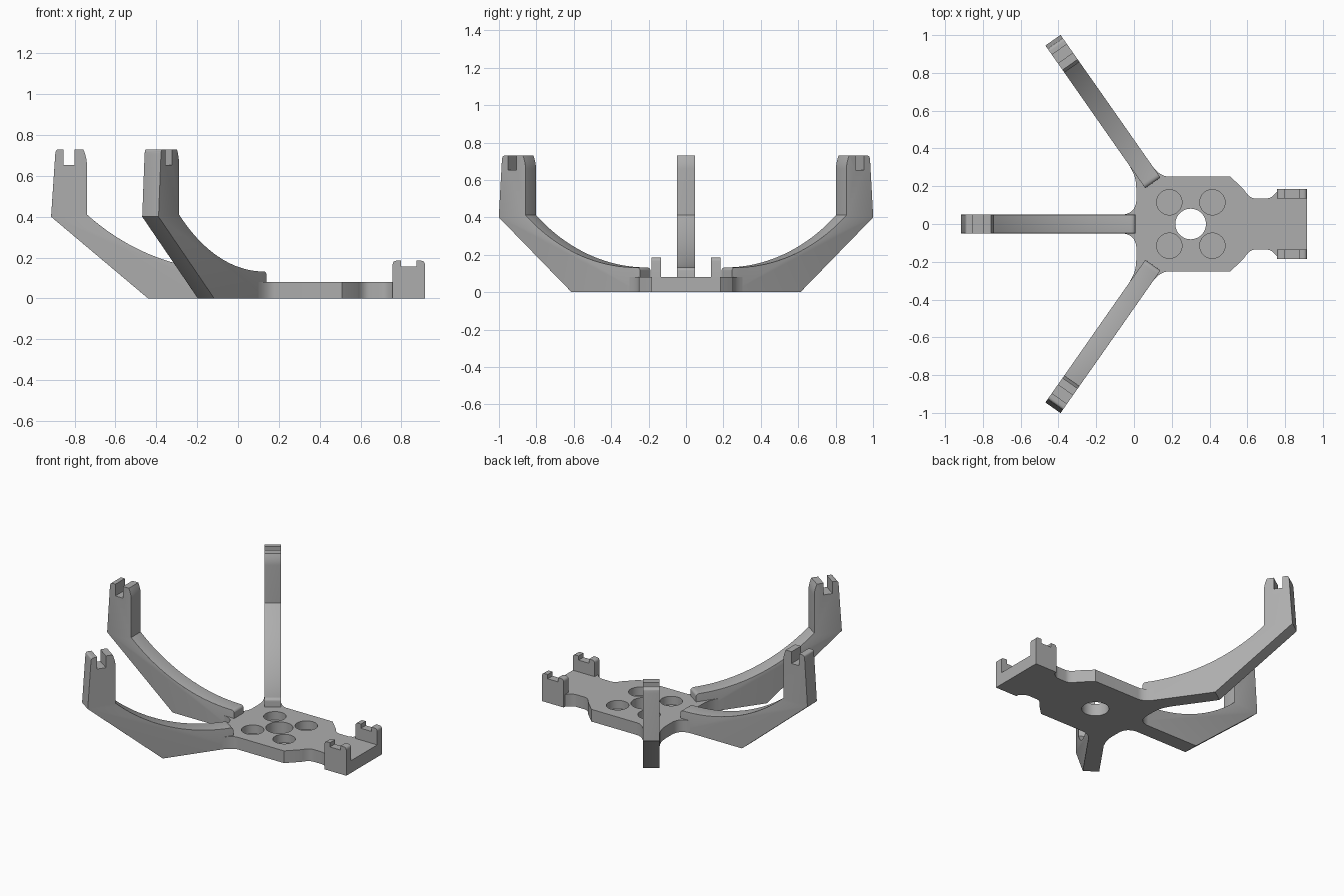
import bpy, bmesh, math
from mathutils import Matrix, Vector

old = bpy.data.objects.get("Cube")
if old:
    bpy.data.objects.remove(old, do_unlink=True)

GREY = (0.42, 0.42, 0.42, 1)
mat = bpy.data.materials.new("plain grey")
mat.use_nodes = True
mat.diffuse_color = GREY
mat.node_tree.nodes["Principled BSDF"].inputs["Base Color"].default_value = GREY


def finish(name, bm):
    bmesh.ops.recalc_face_normals(bm, faces=bm.faces)
    mesh = bpy.data.meshes.new(name)
    bm.to_mesh(mesh)
    bm.free()
    mesh.materials.append(mat)
    obj = bpy.data.objects.new(name, mesh)
    bpy.context.collection.objects.link(obj)
    return obj


def activate(obj):
    bpy.ops.object.select_all(action='DESELECT')
    obj.select_set(True)
    bpy.context.view_layer.objects.active = obj


def smooth(obj):
    activate(obj)
    bpy.ops.object.shade_smooth_by_angle(angle=math.radians(30))


def extrude(points, offset):
    bm = bmesh.new()
    face = bm.faces.new([bm.verts.new(p) for p in points])
    geom = bmesh.ops.extrude_face_region(bm, geom=[face])["geom"]
    verts = [v for v in geom if isinstance(v, bmesh.types.BMVert)]
    bmesh.ops.translate(bm, verts=verts, vec=offset)
    return bm


def curve(a, control, b, n=8):
    """Quadratic fillet from a to b."""
    a, control, b = Vector(a), Vector(control), Vector(b)
    return [tuple(a * (1 - t) ** 2 + control * 2 * t * (1 - t) + b * t * t)
            for t in (i / n for i in range(n + 1))]


# Arm: side profile measured inward from the tip, with rounded long edges
def make_arm(name, tip, heading):
    half, radius, low = 0.049, 1.08, 0.132
    tower = [(0.475, 0), (0, 0.4), (0.02, 0.70)]
    tower += curve((0.022, 0.715), (0.023, 0.73), (0.038, 0.73), 4)
    tower += [(0.06, 0.73), (0.06, 0.653), (0.115, 0.653), (0.115, 0.73), (0.153, 0.73)]
    tower += curve((0.158, 0.73), (0.175, 0.69), (0.175, 0.66), 5)
    sweep = []
    for i in range(25):
        s = 0.175 + 0.72 * i / 24
        sweep.append((s, low + radius - math.sqrt(radius ** 2 - (0.9 - s) ** 2)))
    end = curve((0.9, low), (0.922, low), (0.922, 0.11), 4)
    profile = tower + sweep + end + [(0.922, 0)]
    bm = extrude([(s, -half, z) for s, z in profile], (0, 2 * half, 0))

    def soft(e):
        a, b = (v.co for v in e.verts)
        if abs(a.y - b.y) > 0.001:
            return False
        mid = (a + b) / 2
        inner = mid.x > 0.16 and mid.z > 0.115
        outer = mid.x < 0.022 and mid.z > 0.41
        return inner or outer

    bm.edges.ensure_lookup_table()
    bmesh.ops.bevel(bm, geom=[e for e in bm.edges if soft(e)], offset=0.02,
                    offset_type='OFFSET', segments=4, profile=0.5,
                    affect='EDGES', clamp_overlap=True)
    place = Matrix.Translation((tip[0], tip[1], 0)) @ Matrix.Rotation(heading, 4, 'Z')
    bmesh.ops.transform(bm, matrix=place, verts=bm.verts)
    smooth(finish(name, bm))


make_arm("right_arm", (-0.915, 0), 0)
make_arm("back_arm", (-0.429, 0.973), math.radians(-55))
make_arm("front_arm", (-0.429, -0.973), math.radians(55))

# Base plate: half outline with fillets, mirrored across y
half_outline = [(0.915, 0.185), (0.757, 0.185)]
half_outline += curve((0.757, 0.172), (0.73, 0.135), (0.70, 0.135))
half_outline += curve((0.645, 0.135), (0.61, 0.135), (0.585, 0.178))
half_outline += [(0.51, 0.252)]
half_outline += curve((0.18, 0.252), (0.14, 0.252), (0.10, 0.303))
half_outline += curve((-0.022, 0.303), (0.012, 0.253), (0.012, 0.19))
half_outline += curve((0.012, 0.12), (0.005, 0.05), (-0.075, 0.048))
outline = half_outline + [(x, -y) for x, y in reversed(half_outline)]
plate = finish("base_plate", extrude([(x, y, 0) for x, y in outline], (0, 0, 0.08)))


# Through hole in the middle and four blind pockets around it
def cut_hole(x, y, radius, floor):
    bm = bmesh.new()
    bmesh.ops.create_cone(bm, cap_ends=True, segments=48, radius1=radius,
                          radius2=radius, depth=0.3,
                          matrix=Matrix.Translation((x, y, floor + 0.15)))
    cutter = finish("hole_cutter", bm)
    cutter.hide_render = True
    mod = plate.modifiers.new("hole", 'BOOLEAN')
    mod.operation, mod.solver, mod.object = 'DIFFERENCE', 'EXACT', cutter
    activate(plate)
    bpy.ops.object.modifier_apply(modifier=mod.name)
    bpy.data.objects.remove(cutter, do_unlink=True)


cut_hole(0.30, 0, 0.081, -0.1)
for x in (0.187, 0.415):
    for y in (-0.115, 0.115):
        cut_hole(x, y, 0.067, 0.025)
smooth(plate)

# Notched clips standing on the end of the plate
clip = [(0.757, 0.0)] + curve((0.757, 0.165), (0.757, 0.185), (0.777, 0.185), 4)
clip += [(0.797, 0.185), (0.797, 0.157), (0.873, 0.157), (0.873, 0.185)]
clip += curve((0.895, 0.185), (0.915, 0.185), (0.915, 0.165), 4) + [(0.915, 0.0)]
for name, y in (("back_clip", 0.135), ("front_clip", -0.185)):
    smooth(finish(name, extrude([(x, y, z) for x, z in clip], (0, 0.05, 0))))
